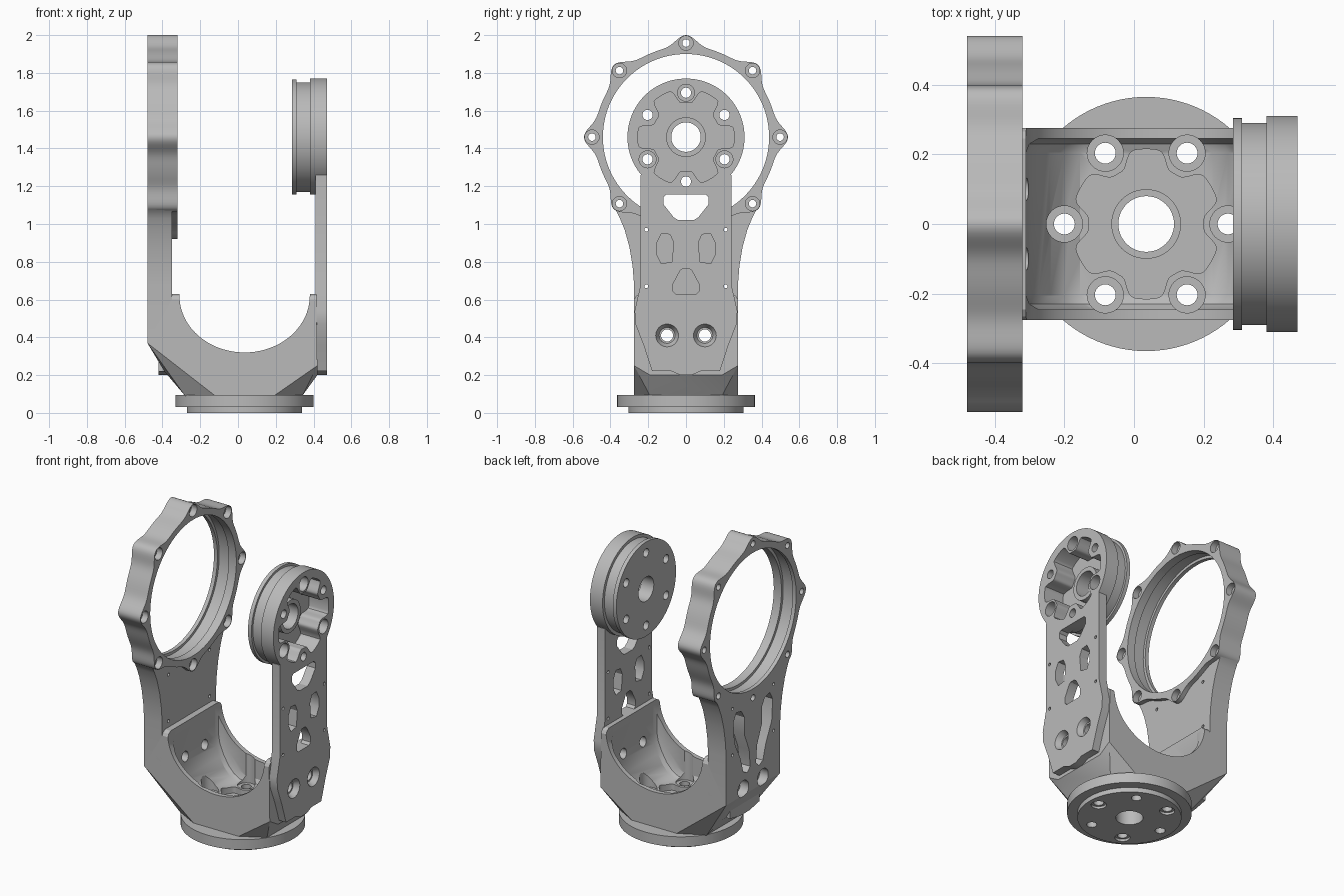
import bpy, bmesh
from math import sin, cos, pi, exp

if "Cube" in bpy.data.objects:
    bpy.data.objects.remove(bpy.data.objects["Cube"])

metal = bpy.data.materials.new("machined grey")
metal.use_nodes = True
GREY = (0.49, 0.49, 0.49, 1)
metal.diffuse_color = GREY
metal.node_tree.nodes["Principled BSDF"].inputs["Base Color"].default_value = GREY

CX = 0.035       # base centre along x
AXIS_Z = 1.46    # pivot height


def place(axis, u, v, t):
    return {"x": (t, u, v), "y": (u, t, v), "z": (u, v, t)}[axis]


def finish(name, bm):
    bmesh.ops.recalc_face_normals(bm, faces=bm.faces)
    mesh = bpy.data.meshes.new(name)
    bm.to_mesh(mesh)
    bm.free()
    mesh.materials.append(metal)
    obj = bpy.data.objects.new(name, mesh)
    bpy.context.collection.objects.link(obj)
    return obj


def loft(name, axis, low, high, a, b):
    bm = bmesh.new()
    lo = [bm.verts.new(place(axis, u, v, a)) for u, v in low]
    hi = [bm.verts.new(place(axis, u, v, b)) for u, v in high]
    bm.faces.new(lo)
    bm.faces.new(hi)
    n = len(lo)
    for i in range(n):
        j = (i + 1) % n
        bm.faces.new((lo[i], lo[j], hi[j], hi[i]))
    return finish(name, bm)


def prism(name, axis, pts, a, b):
    return loft(name, axis, pts, pts, a, b)


def circle(c, r, n=48):
    return [(c[0] + r * cos(2 * pi * i / n), c[1] + r * sin(2 * pi * i / n)) for i in range(n)]


def disc(name, axis, c, r, a, b, n=48, r2=None):
    return loft(name, axis, circle(c, r, n), circle(c, r2 or r, n), a, b)


def hull(name, pts):
    bm = bmesh.new()
    for p in pts:
        bm.verts.new(p)
    out = bmesh.ops.convex_hull(bm, input=bm.verts)
    bmesh.ops.delete(bm, geom=list(set(out["geom_interior"] + out["geom_unused"])), context="VERTS")
    bmesh.ops.dissolve_limit(bm, angle_limit=0.01, verts=bm.verts, edges=bm.edges)
    return finish(name, bm)


def lobed(c, base, bump, count, width, power, n=180, start=pi / 2):
    """Circle with evenly spaced bumps (or notches), the first at the start angle."""
    pts, step = [], 2 * pi / count
    for i in range(n):
        t = 2 * pi * i / n
        d = abs((t - start + step / 2) % step - step / 2)
        r = base + bump * exp(-(d / width) ** power)
        pts.append((c[0] + r * cos(t), c[1] + r * sin(t)))
    return pts


def polar(c, r, count, start=pi / 2):
    return [(c[0] + r * cos(start + 2 * pi * k / count), c[1] + r * sin(start + 2 * pi * k / count))
            for k in range(count)]


def mirrored(half):
    return half + [(-u, v) for u, v in reversed(half)]


def combine(obj, tools, op="DIFFERENCE", keep=False):
    bpy.context.view_layer.objects.active = obj
    for t in tools:
        m = obj.modifiers.new(op, "BOOLEAN")
        m.operation, m.solver, m.object = op, "EXACT", t
        bpy.ops.object.modifier_apply(modifier=m.name)
    if not keep:
        for t in tools:
            bpy.data.objects.remove(t)


# U-shaped body: bevelled lower corners, hollowed like a tub
pts = []
for s in (-1, 1):
    for x, z in [(-0.48, 0.37), (-0.12, 0.09), (0.19, 0.09), (0.42, 0.25), (-0.35, 0.6), (0.415, 0.6)]:
        pts.append((x, s * 0.275, z))
    for x, z in [(-0.39, 0.22), (-0.28, 0.09), (0.34, 0.09), (0.42, 0.2)]:
        pts.append((x, s * 0.19, z))
    for x in (-0.35, 0.415):
        pts += [(x, s * 0.265, 0.618), (x, s * 0.245, 0.63)]
body = hull("bracket_body", pts)
saddle = [(CX + 0.345 * cos(pi + pi * i / 40), 0.62 + 0.30 * sin(pi + pi * i / 40)) for i in range(41)]
saddle += [(0.38, 0.8), (-0.31, 0.8)]
tub = []
for x, z in [(0.345, 0.8), (0.345, 0.42), (0.335, 0.36), (0.31, 0.3), (0.275, 0.24), (0.235, 0.195), (0.19, 0.17)]:
    for s in (-1, 1):
        for d in (-1, 1):
            tub += [(CX + d * x, s * 0.205, z), (CX + d * (x - 0.01), s * 0.23, z + 0.01),
                    (CX + d * (x - 0.035), s * 0.245, z + 0.035)]
combine(body, [prism("saddle", "y", saddle, -0.4, 0.4), hull("tub", tub),
               prism("floor_recess", "z", lobed((CX, 0), 0.215, -0.05, 6, 0.25, 4, start=0), 0.13, 0.25)])
combine(body, [disc("spotface", "z", c, 0.052, 0.16, 0.4, 32) for c in polar((CX, 0), 0.235, 6, 0)])
combine(body, [disc("floor_hub", "z", (CX, 0), 0.1, 0.11, 0.165),
               prism("lower_tab", "x", mirrored([(0.05, 0.2), (0.15, 0.22), (0.15, 0.33)]), -0.42, -0.34)],
        "UNION")

# Base flange
flange = disc("base_flange", "z", (CX, 0), 0.365, 0.03, 0.095, 96)
combine(flange, [disc("base_spigot", "z", (CX, 0), 0.305, 0, 0.05, 96)], "UNION")
base_cuts = [disc("bore", "z", (CX, 0), 0.08, -0.1, 0.4)]
base_cuts += [disc("bolt", "z", c, 0.03, -0.1, 0.3, 24) for c in polar((CX, 0), 0.235, 6, 0)]
base_cuts += [disc("bolt_sink", "z", c, 0.045, -0.1, 0.015, 24) for c in polar((CX, 0), 0.235, 3, 0)]
combine(body, base_cuts, keep=True)
combine(flange, base_cuts)

# Large ring arm
PIVOT = (0, AXIS_Z)
half = [(0.275, 0.37), (0.275, 0.68), (0.283, 0.78), (0.3, 0.88), (0.325, 0.97),
        (0.35, 1.03), (0.378, 1.085), (0.38, 1.12), (0.38, 1.46)]
ring_arm = prism("ring_arm", "x", mirrored(half), -0.48, -0.35)
combine(ring_arm, [prism("ring", "x", lobed(PIVOT, 0.481, 0.059, 8, 0.135, 2, 240), -0.48, -0.32)], "UNION")
cuts = [disc("ring_bore", "x", PIVOT, 0.44, -0.6, -0.2, 96),
        disc("ring_groove", "x", PIVOT, 0.458, -0.455, -0.375, 96)]
for c in polar(PIVOT, 0.498, 8):
    cuts += [disc("ring_bolt", "x", c, 0.02, -0.6, -0.2, 20),
             disc("ring_sink", "x", c, 0.038, -0.36, -0.31, 24)]
combine(ring_arm, cuts)

# Lightening pockets on the outer face, shared by arm and body
slot = [(0.03, 0.53), (0.06, 0.5), (0.1, 0.52), (0.13, 0.62), (0.19, 0.74), (0.2, 0.88),
        (0.17, 0.93), (0.12, 0.92), (0.09, 0.87), (0.09, 0.76), (0.04, 0.64)]
shared = []
for s in (-1, 1):
    shared += [prism("side_pocket", "x", [(s * u, v) for u, v in slot], -0.6, -0.4),
               disc("mount_hole", "x", (s * 0.1, 0.41), 0.032, -0.6, -0.25, 24),
               disc("mount_sink", "x", (s * 0.1, 0.41), 0.055, -0.6, -0.42, 32)]
    shared += [disc("pin_hole", "x", (s * 0.21, z), 0.01, -0.6, -0.2, 12) for z in (0.67, 0.97)]
combine(body, shared, keep=True)
combine(ring_arm, shared)

# Narrow arm with grooved hub
half = [(0.03, 0.2), (0.08, 0.222), (0.18, 0.222), (0.225, 0.36), (0.268, 0.47), (0.272, 0.54),
        (0.24, 0.68), (0.24, 1.26)]
hub_arm = prism("hub_arm", "x", mirrored(half), 0.41, 0.47)
combine(hub_arm, [disc("hub_rim", "x", PIVOT, 0.31, 0.38, 0.47, 96),
                  disc("hub_neck", "x", PIVOT, 0.29, 0.295, 0.42, 96),
                  disc("hub_lip", "x", PIVOT, 0.305, 0.285, 0.31, 96)], "UNION")
combine(hub_arm, [prism("hub_pocket", "x", lobed(PIVOT, 0.255, -0.075, 6, 0.26, 6), 0.33, 0.6)])
combine(hub_arm, [disc("hub_boss", "x", PIVOT, 0.105, 0.31, 0.375)], "UNION")
cuts = [disc("hub_bore", "x", PIVOT, 0.078, 0.2, 0.6)]
cuts += [disc("hub_bolt", "x", c, 0.027, 0.2, 0.6, 24) for c in polar(PIVOT, 0.235, 6)]
cuts += [disc("hub_sink", "x", c, 0.045, 0.4, 0.6, 24) for c in polar(PIVOT, 0.235, 3)]
window = mirrored([(0.04, 1.02), (0.065, 1.035), (0.12, 1.105), (0.12, 1.14), (0.105, 1.155)])
cuts += [prism("window", "x", window, 0.35, 0.6)]
combine(hub_arm, cuts)

# Openings through the narrow arm and the body behind it
triangle = mirrored([(0.055, 0.63), (0.07, 0.645), (0.07, 0.68), (0.03, 0.755), (0.015, 0.765)])
side = [(0.075, 0.8), (0.13, 0.79), (0.155, 0.84), (0.155, 0.9), (0.13, 0.95), (0.085, 0.945), (0.065, 0.9)]
shared = [prism("triangle", "x", triangle, 0.35, 0.6)]
for s in (-1, 1):
    c = (s * 0.1, 0.41)
    shared += [prism("side_window", "x", [(s * u, v) for u, v in side], 0.35, 0.6),
               disc("mount_hole", "x", c, 0.032, 0.3, 0.6, 24),
               disc("mount_sink", "x", c, 0.042, 0.435, 0.475, 32, 0.063)]
    shared += [disc("pin_hole", "x", (s * 0.21, z), 0.01, 0.35, 0.6, 12) for z in (0.67, 0.97)]
combine(body, shared, keep=True)
combine(hub_arm, shared)

# Smooth the round surfaces, keep machined edges sharp
for obj in (body, flange, ring_arm, hub_arm):
    bpy.ops.object.select_all(action="DESELECT")
    obj.select_set(True)
    bpy.context.view_layer.objects.active = obj
    bpy.ops.object.shade_smooth_by_angle(angle=0.5)
